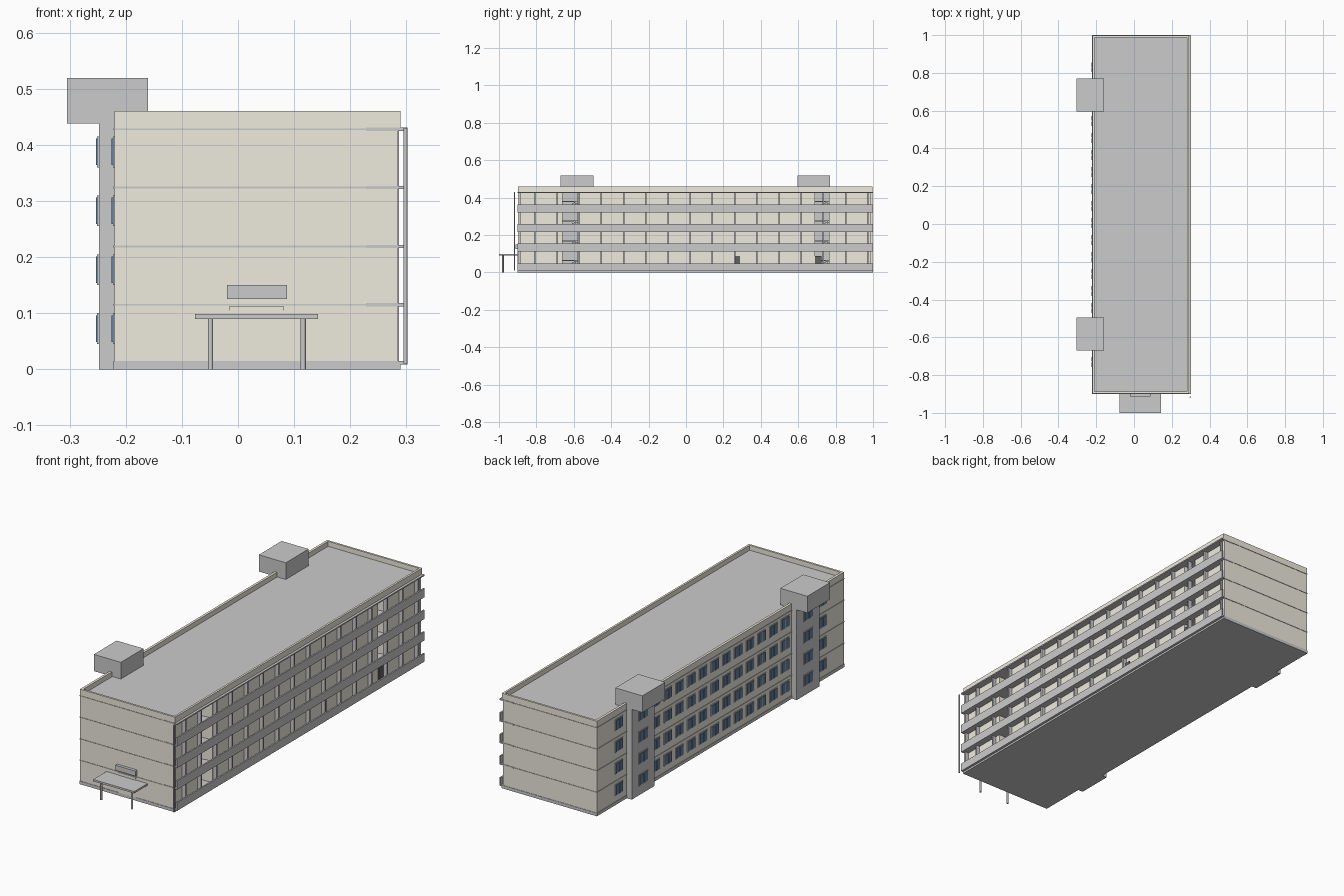
import bpy, bmesh, math
from mathutils import Matrix, Vector

if "Cube" in bpy.data.objects:
    bpy.data.objects.remove(bpy.data.objects["Cube"])


def material(name, color):
    m = bpy.data.materials.new(name)
    m.diffuse_color = (*color, 1)
    m.use_nodes = True
    m.node_tree.nodes["Principled BSDF"].inputs["Base Color"].default_value = m.diffuse_color
    return m


BEIGE = material("beige_render", (0.86, 0.83, 0.73))
BLUE = material("window_glass", (0.13, 0.23, 0.36))
DARK = material("dark_door", (0.12, 0.12, 0.12))


def boxes(name, items, mat=None):
    """One object from boxes given as (x0, x1, y0, y1, z0, z1)."""
    bm = bmesh.new()
    for x0, x1, y0, y1, z0, z1 in items:
        centre = Vector(((x0 + x1) / 2, (y0 + y1) / 2, (z0 + z1) / 2))
        mtx = Matrix.Translation(centre) @ Matrix.Diagonal((x1 - x0, y1 - y0, z1 - z0, 1))
        bmesh.ops.create_cube(bm, size=1, matrix=mtx)
    me = bpy.data.meshes.new(name)
    bm.to_mesh(me)
    bm.free()
    ob = bpy.data.objects.new(name, me)
    bpy.context.collection.objects.link(ob)
    if mat:
        me.materials.append(mat)
    return ob


def cylinder(name, x, y, z0, z1, r):
    bpy.ops.mesh.primitive_cylinder_add(vertices=16, radius=r, depth=z1 - z0,
                                        location=(x, y, (z0 + z1) / 2))
    bpy.context.object.name = name
    bpy.ops.object.shade_smooth_by_angle()


W, E = -0.22, 0.269            # back wall and gallery wall planes
S, N = -0.898, 0.998           # end wall planes
FLOOR = 0.105
floors = [0.011 + FLOOR * i for i in range(4)]
towers = [(-0.67, -0.495), (0.595, 0.77)]
wells = [(-0.66, -0.58), (0.69, 0.765)]

# Plinth and main blocks, split by the two open stair wells
boxes("plinth", [(-0.222, 0.29, -0.9, 1.0, 0, 0.015)])
edges = [S, *wells[0], *wells[1], N]
boxes("main_walls", [(W, E, edges[i], edges[i + 1], 0.015, 0.43) for i in (0, 2, 4)]
      + [(E, 0.285, N - 0.015, N, 0.015, 0.43), (E, 0.285, S, S + 0.01, 0.015, 0.43)], BEIGE)
boxes("stair_well_backs", [(W, W + 0.02, a, b, 0.015, 0.43) for a, b in wells])

# Thin floor bands around the building and gallery decks
levels = [0.115, 0.219, 0.324, 0.428]
boxes("floor_bands", [(-0.222, 0.29, -0.9, 1.0, z - 0.0015, z + 0.0015) for z in levels])
boxes("gallery_decks", [(0.228, 0.302, -0.9, 1.0, z - 0.003, z + 0.003) for z in [0.012] + levels])

# Gallery balustrades and posts
boxes("gallery_balustrades", [(0.295, 0.302, -0.9, 1.0, z, z + 0.038) for z in floors])
posts = [-0.889] + [-0.808 + 0.1187 * i for i in range(16)]
boxes("gallery_posts", [(E - 0.002, 0.287, y - 0.004, y + 0.004, 0.015, 0.43) for y in posts])

# Roof deck and parapet
boxes("roof_deck", [(-0.215, 0.285, -0.895, 0.995, 0.43, 0.436)])
P0, P1 = 0.43, 0.46
boxes("roof_parapet", [(W, W + 0.012, S, N, P0, P1), (0.28, 0.29, S, N, P0, P1),
                       (W, 0.29, S, S + 0.01, P0, P1), (W, 0.29, N - 0.01, N, P0, P1)], BEIGE)

# Stair towers with overhanging rooftop rooms
boxes("stair_towers", [(-0.248, W + 0.005, a, b, 0, 0.445) for a, b in towers])
boxes("rooftop_rooms", [(-0.305, -0.16, a, b, 0.438, 0.519) for a, b in towers])

# Stair landings and steps inside the wells
steps = []
for a, b in wells:
    for z in floors:
        steps.append((-0.2, 0.12, a, b, z + 0.05, z + 0.056))
        for i in range(8):
            y = a + (b - a) * i / 8
            h = z + 0.05 * i / 8
            steps.append((0.12, 0.19, y, y + (b - a) / 8, h, h + 0.012))
boxes("stairs", steps)

# Back windows: grey frames with two blue panes each
frames, panes = [], []


def window(x, y, z, half):
    frames.append((x - 0.003, x + 0.002, y - half, y + half, z, z + 0.055))
    for a, b in ((-half + 0.004, -0.002), (0.002, half - 0.004)):
        panes.append((x - 0.005, x, y + a, y + b, z + 0.004, z + 0.051))


for i in range(4):
    z = 0.045 + FLOOR * i
    for y in [0.83, -0.73] + [0.545 - 0.09 * k for k in range(12)]:
        window(W, y, z, 0.03)
    for a, b in towers:
        window(-0.248, (a + b) / 2, z, 0.035)
boxes("window_frames", frames)
boxes("window_panes", panes, BLUE)

# Gallery ground-floor doors
boxes("gallery_doors", [(E - 0.004, E + 0.004, y0, y1, 0.015, 0.088)
                        for y0, y1 in ((0.265, 0.29), (0.69, 0.725))], DARK)

# Front entrance: door, canopy, legs and blank sign panel
boxes("entrance_door", [(-0.015, 0.0815, S - 0.002, S, 0.015, 0.105),
                        (-0.015, 0.0815, S - 0.003, S, 0.105, 0.113)], BEIGE)
boxes("entrance_canopy", [(-0.077, 0.143, -1.0, -0.898, 0.09, 0.099)])
for x in (-0.049, 0.116):
    cylinder("canopy_leg", x, -0.979, 0, 0.091, 0.0048)
boxes("entrance_panel", [(-0.02, 0.087, -0.912, -0.898, 0.125, 0.15)])

# Corner drainpipe
cylinder("drainpipe", 0.2985, -0.917, 0.01, 0.43, 0.0035)
